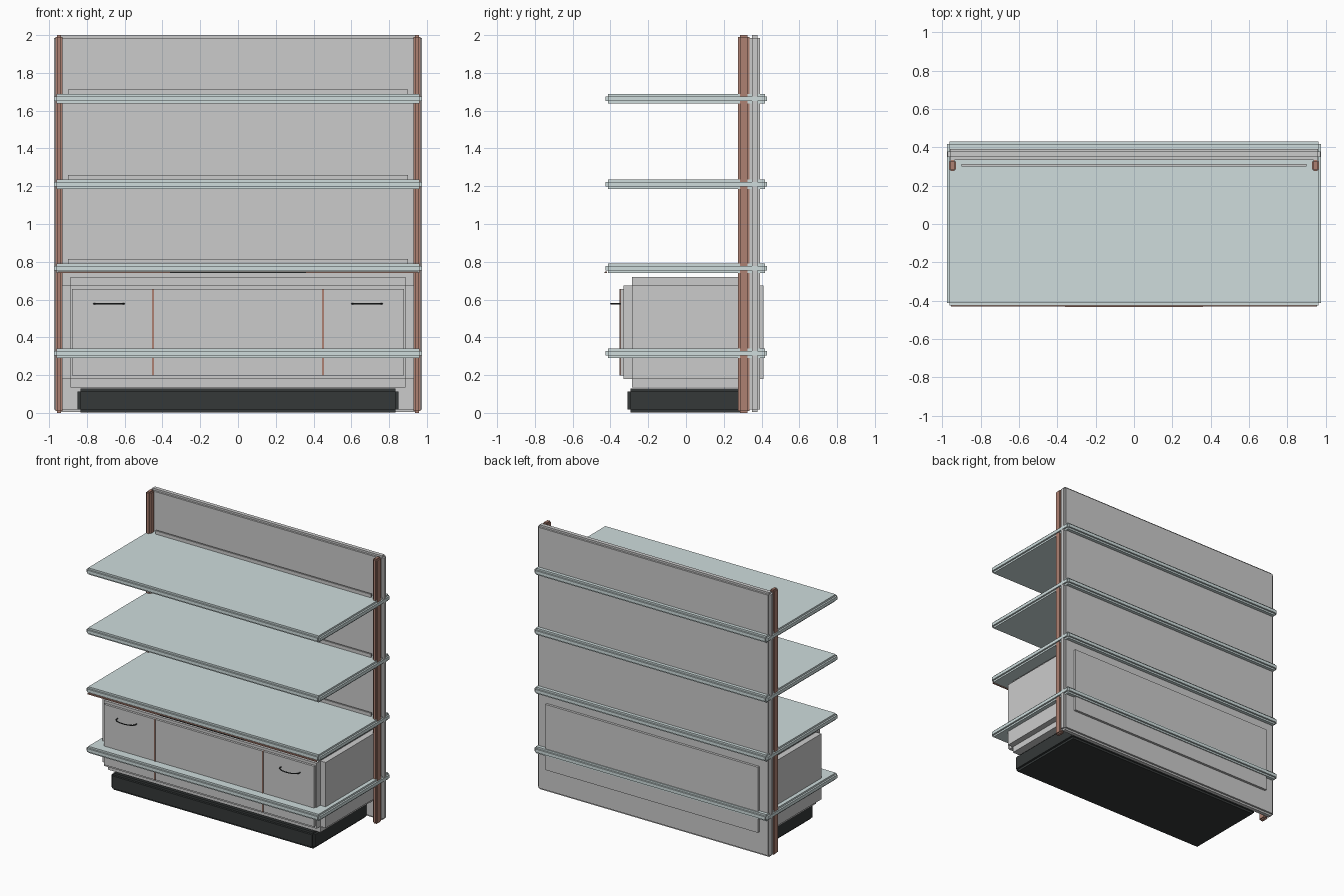
import bpy, bmesh, math
from mathutils import Matrix

if "Cube" in bpy.data.objects:
    bpy.data.objects.remove(bpy.data.objects["Cube"])


def material(name, rgb):
    m = bpy.data.materials.new(name)
    m.diffuse_color = (*rgb, 1)
    m.use_nodes = True
    m.node_tree.nodes["Principled BSDF"].inputs["Base Color"].default_value = m.diffuse_color
    return m


GLASS = material("pale_teal", (0.62, 0.72, 0.72))
BROWN = material("red_brown", (0.42, 0.22, 0.17))
BLACK = material("near_black", (0.035, 0.04, 0.04))


def make(name, bm, mat=None):
    me = bpy.data.meshes.new(name)
    bm.to_mesh(me)
    bm.free()
    ob = bpy.data.objects.new(name, me)
    bpy.context.collection.objects.link(ob)
    if mat:
        me.materials.append(mat)
    return ob


def box(name, x, y, z, mat=None, step=0.0):
    """Box from ranges; with a step, its edges are notched (three crossed boxes)."""
    bm = bmesh.new()
    lo, hi = zip(x, y, z)
    for axis in range(3 if step else 1):
        inset = [step if step and i != axis else 0 for i in range(3)]
        # each crossed box reaches full size on one axis only
        size = [hi[i] - lo[i] - 2 * inset[i] for i in range(3)]
        mid = [(hi[i] + lo[i]) / 2 for i in range(3)]
        bmesh.ops.create_cube(bm, size=1, matrix=Matrix.Translation(mid) @ Matrix.Diagonal((*size, 1)))
    return make(name, bm, mat)


def tube(name, pts, radius, mat=None):
    cu = bpy.data.curves.new(name, 'CURVE')
    cu.dimensions = '3D'
    cu.bevel_depth = radius
    cu.bevel_resolution = 2
    cu.use_fill_caps = True
    sp = cu.splines.new('POLY')
    sp.points.add(len(pts) - 1)
    for p, co in zip(sp.points, pts):
        p.co = (*co, 1)
    ob = bpy.data.objects.new(name, cu)
    bpy.context.collection.objects.link(ob)
    if mat:
        cu.materials.append(mat)
    return ob


# back panel
box("back_panel", (-0.973, 0.973), (0.335, 0.392), (0.005, 2.0), step=0.014)

# four shelves, with a thin stop rail at the back of the upper three
for i, z in enumerate((0.315, 0.765, 1.21, 1.662)):
    box(f"shelf_{i + 1}", (-0.975, 0.975), (-0.425, 0.43), (z - 0.025, z + 0.025), GLASS, 0.013)
    if i:
        box(f"shelf_rail_{i + 1}", (-0.9, 0.9), (0.299, 0.312), (z + 0.025, z + 0.05))

# cabinet body and plinth
box("cabinet_body", (-0.932, 0.932), (-0.33, 0.41), (0.135, 0.72), step=0.045)
box("plinth", (-0.85, 0.85), (-0.31, 0.335), (0.002, 0.128), BLACK, 0.016)

# cabinet front doors
for name, a, b in (("left_door", -0.878, -0.453), ("middle_door", -0.447, 0.447), ("right_door", 0.453, 0.878)):
    box(name, (a, b), (-0.347, -0.328), (0.198, 0.655))

# trim below the cabinet-top shelf
box("front_trim", (-0.955, 0.955), (-0.429, -0.419), (0.74, 0.749), BROWN)
box("light_strip", (-0.36, 0.36), (-0.432, -0.428), (0.741, 0.747), BLACK)

# mirrored parts: posts, door seams, bowed handles
for s, side in ((-1, "left"), (1, "right")):
    box(f"{side}_post", sorted((s * 0.928, s * 0.966)), (0.276, 0.335), (0.0, 2.0), BROWN, 0.009)
    box(f"{side}_door_seam", (s * 0.45 - 0.004, s * 0.45 + 0.004), (-0.352, -0.33), (0.198, 0.655), BROWN)
    arc = [(s * 0.683 - 0.08 * math.cos(math.pi * k / 12),
            -0.347 - 0.051 * math.sin(math.pi * k / 12) ** 0.7 if 0 < k < 12 else -0.345, 0.578)
           for k in range(13)]
    tube(f"{side}_handle", arc, 0.004, BLACK)
